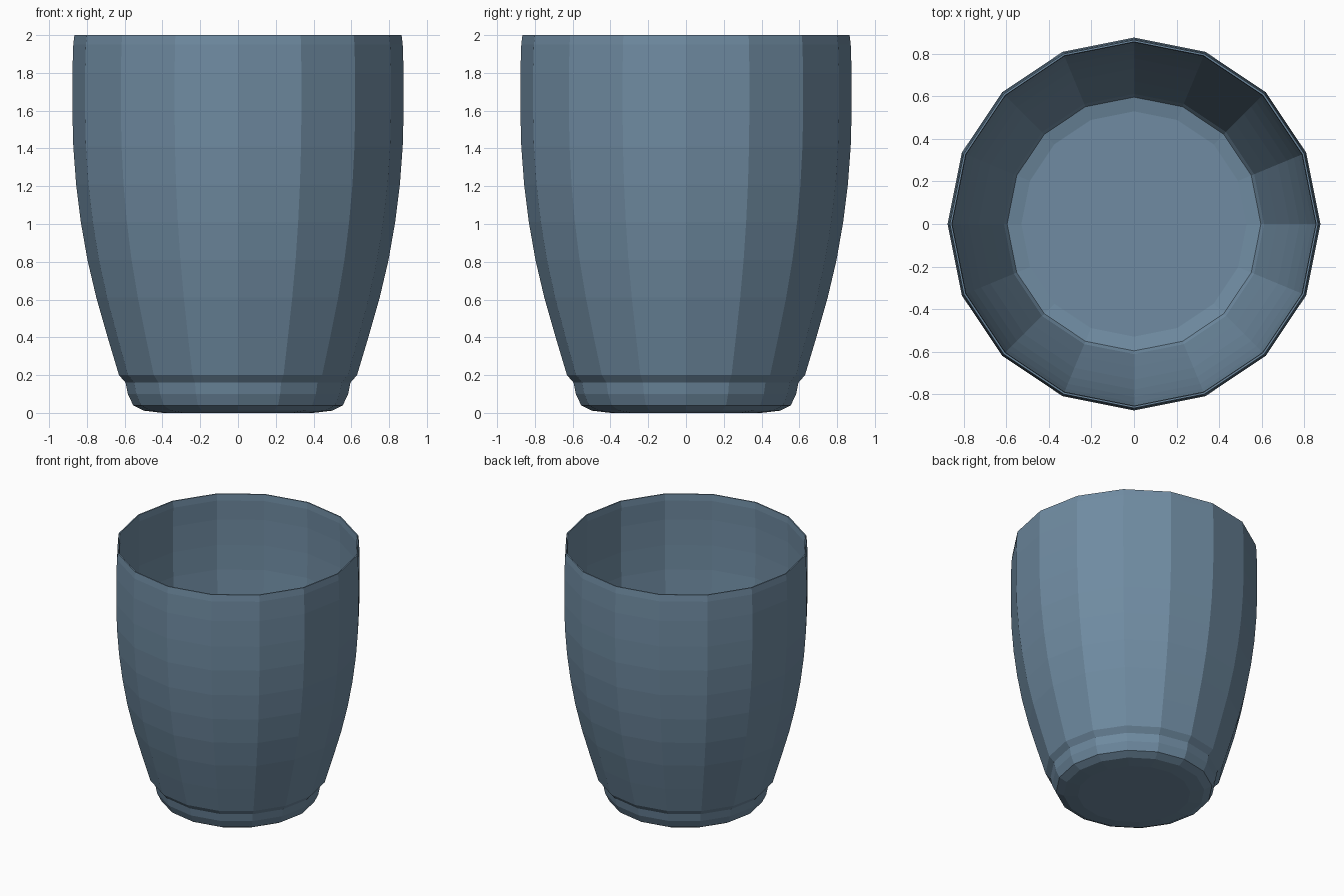
import bpy
import bmesh
from math import cos, sin, tau

default_cube = bpy.data.objects.get("Cube")
if default_cube:
    bpy.data.objects.remove(default_cube, do_unlink=True)

SIDES = 16

# Slate blue glaze
glaze = bpy.data.materials.new("slate_blue")
glaze.use_nodes = True
colour = (0.16, 0.26, 0.36, 1)
glaze.diffuse_color = colour
glaze.node_tree.nodes["Principled BSDF"].inputs["Base Color"].default_value = colour

# Profiles as (radius, height)
foot = [(0.40, 0.0), (0.50, 0.012), (0.555, 0.04), (0.583, 0.10), (0.595, 0.16)]
wall = [(0.63, 0.20), (0.69, 0.40), (0.75, 0.61), (0.797, 0.81), (0.832, 1.01),
        (0.857, 1.21), (0.872, 1.41), (0.877, 1.60), (0.877, 1.80), (0.872, 1.95)]
rim = [(0.866, 2.0), (0.857, 2.0)]
# The inside follows the wall at a thin offset
lining = [(r - 0.018, z) for r, z in reversed(wall)]
floor = [(0.597, 0.175), (0.53, 0.16)]


def lathe(name, profile, material):
    """Spin an open profile into a faceted body capped at both ends."""
    bm = bmesh.new()
    rings = [[bm.verts.new((r * cos(tau * i / SIDES), r * sin(tau * i / SIDES), z))
              for i in range(SIDES)] for r, z in profile]
    for low, high in zip(rings, rings[1:]):
        for i in range(SIDES):
            j = (i + 1) % SIDES
            bm.faces.new((low[i], low[j], high[j], high[i]))
    bm.faces.new(rings[0][::-1])
    bm.faces.new(rings[-1])
    bmesh.ops.recalc_face_normals(bm, faces=bm.faces)
    mesh = bpy.data.meshes.new(name)
    bm.to_mesh(mesh)
    bm.free()
    mesh.materials.append(material)
    obj = bpy.data.objects.new(name, mesh)
    bpy.context.collection.objects.link(obj)
    return obj


# Handleless cup with a stepped foot
lathe("cup", foot + wall + rim + lining + floor, glaze)
